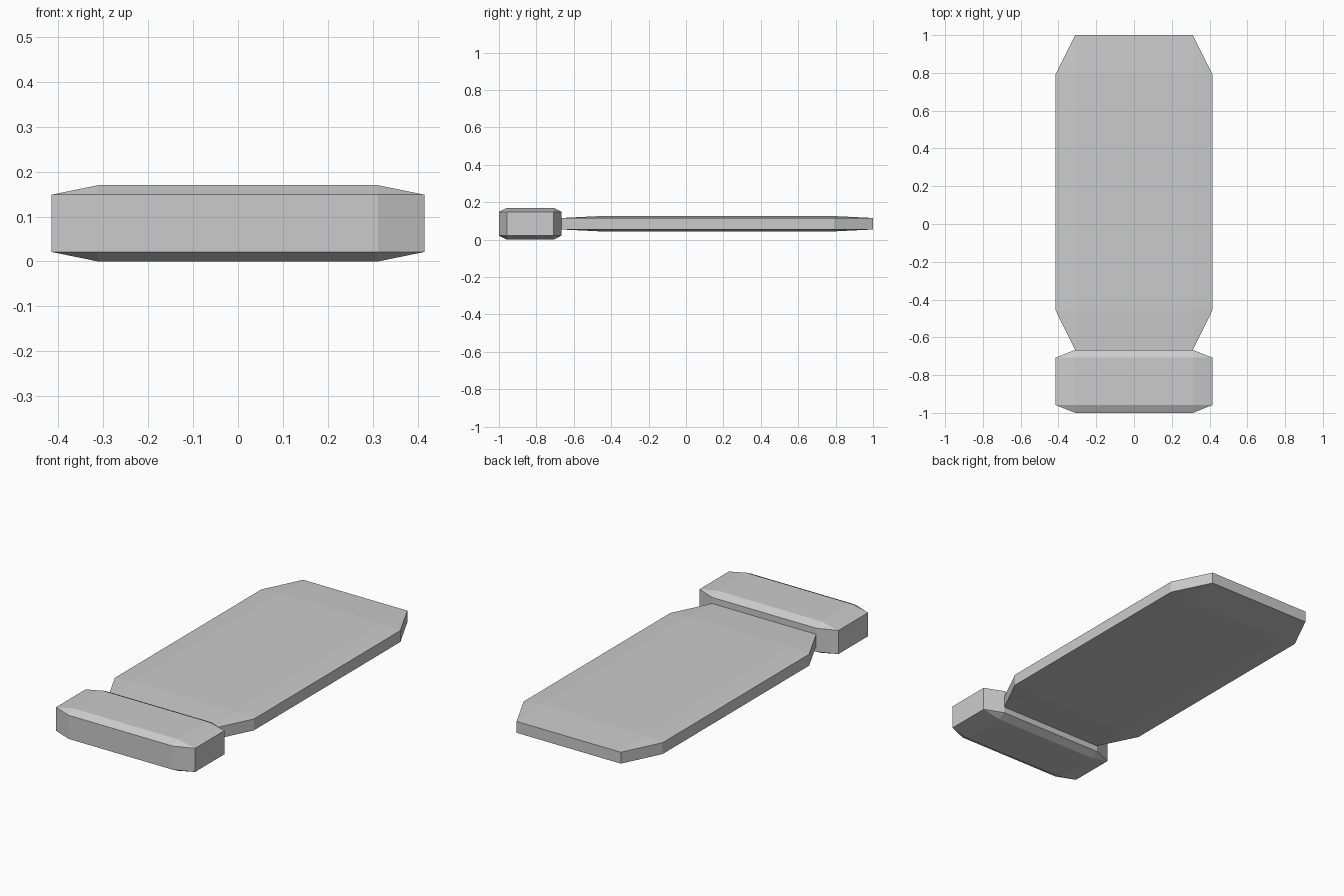
import bpy
import bmesh
from mathutils import Matrix, Vector

cube = bpy.data.objects.get("Cube")
if cube:
    bpy.data.objects.remove(cube, do_unlink=True)

# Single grey material
grey = bpy.data.materials.new("plain grey")
grey.use_nodes = True
colour = (0.6, 0.6, 0.6, 1)
grey.diffuse_color = colour
grey.node_tree.nodes["Principled BSDF"].inputs["Base Color"].default_value = colour


def chamfered_block(name, centre, size):
    """Cube with every edge chamfered, then stretched to size."""
    bm = bmesh.new()
    bmesh.ops.create_cube(bm, size=1)
    bmesh.ops.bevel(bm, geom=bm.edges[:], offset=0.125, offset_type='OFFSET',
                    segments=1, profile=0.5, affect='EDGES')
    bmesh.ops.transform(bm, matrix=Matrix.Diagonal(Vector(size)).to_4x4(), verts=bm.verts)
    bmesh.ops.recalc_face_normals(bm, faces=bm.faces)
    mesh = bpy.data.meshes.new(name)
    bm.to_mesh(mesh)
    bm.free()
    mesh.materials.append(grey)
    obj = bpy.data.objects.new(name, mesh)
    obj.location = centre
    bpy.context.collection.objects.link(obj)
    return obj


# Long thin slab and the thick bar across its front end
chamfered_block("flat_slab", (0, 0.167, 0.085), (0.83, 1.666, 0.082))
chamfered_block("front_bar", (0, -0.833, 0.085), (0.83, 0.334, 0.17))
